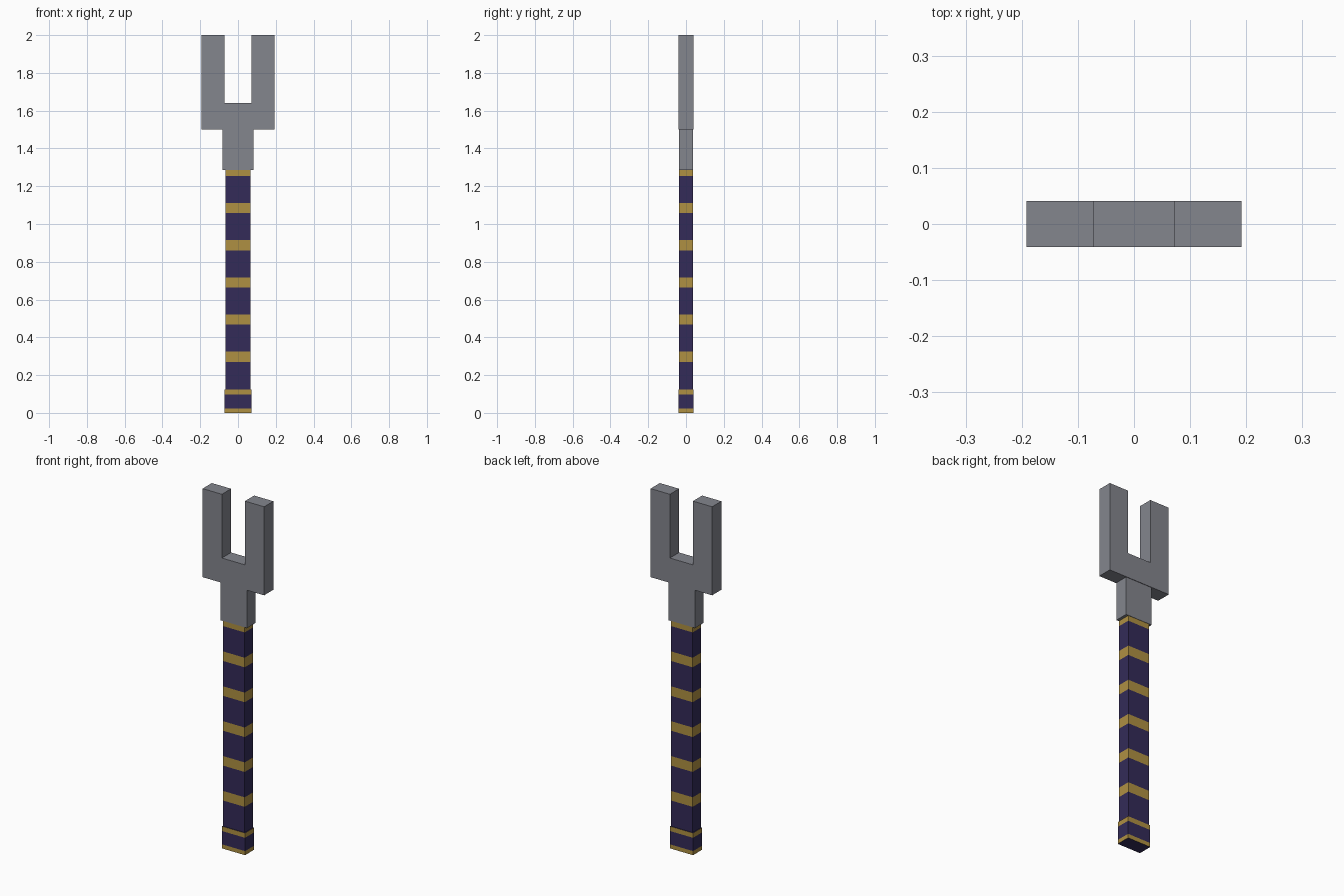
import bpy, bmesh

if "Cube" in bpy.data.objects:
    bpy.data.objects.remove(bpy.data.objects["Cube"])


def material(name, rgb):
    m = bpy.data.materials.new(name)
    m.diffuse_color = (*rgb, 1)
    m.use_nodes = True
    m.node_tree.nodes["Principled BSDF"].inputs["Base Color"].default_value = m.diffuse_color
    return m


steel = material("grey steel", (0.23, 0.237, 0.27))
purple = material("dark purple wrap", (0.033, 0.024, 0.098))
gold = material("gold band", (0.43, 0.28, 0.055))


def finish(bm, name, mats):
    bmesh.ops.recalc_face_normals(bm, faces=bm.faces[:])
    me = bpy.data.meshes.new(name)
    bm.to_mesh(me)
    bm.free()
    for m in mats:
        me.materials.append(m)
    ob = bpy.data.objects.new(name, me)
    bpy.context.collection.objects.link(ob)
    return ob


def box(hx, hy, z0, z1):
    bm = bmesh.new()
    bmesh.ops.create_cube(bm, size=1)
    for v in bm.verts:
        v.co = (v.co.x * 2 * hx, v.co.y * 2 * hy, z0 if v.co.z < 0 else z1)
    return bm


def banded_box(name, hx, hy, z0, z1, bands):
    """Box cut at each band edge; side faces inside a band become gold."""
    bm = box(hx, hy, z0, z1)
    for z in {e for b in bands for e in b if z0 < e < z1}:
        bmesh.ops.bisect_plane(bm, geom=bm.verts[:] + bm.edges[:] + bm.faces[:],
                               plane_co=(0, 0, z), plane_no=(0, 0, 1))
    bm.normal_update()
    for f in bm.faces:
        z = f.calc_center_median().z
        side = abs(f.normal.z) < 0.5
        f.material_index = int(side and any(a < z < b for a, b in bands))
    return finish(bm, name, [purple, gold])


# Pommel cap with gold rims
banded_box("pommel", 0.072, 0.04, 0, 0.125, [(0, 0.023), (0.098, 0.125)])

# Handle with evenly spaced gold bands
bands = [(0.27 + 0.197 * i, 0.324 + 0.197 * i) for i in range(6)]
banded_box("handle", 0.067, 0.036, 0.12, 1.29, bands)

# Neck joining handle and fork
finish(box(0.083, 0.038, 1.285, 1.5), "neck", [steel])

# Two-pronged fork head: mirrored half profile, extruded in depth
half = [(0.192, 1.5), (0.192, 2.0), (0.072, 2.0), (0.072, 1.64)]
profile = half + [(-x, z) for x, z in reversed(half)]
bm = bmesh.new()
face = bm.faces.new([bm.verts.new((x, -0.041, z)) for x, z in profile])
ext = bmesh.ops.extrude_face_region(bm, geom=[face])
for v in ext["geom"]:
    if isinstance(v, bmesh.types.BMVert):
        v.co.y = 0.041
finish(bm, "fork_head", [steel])
